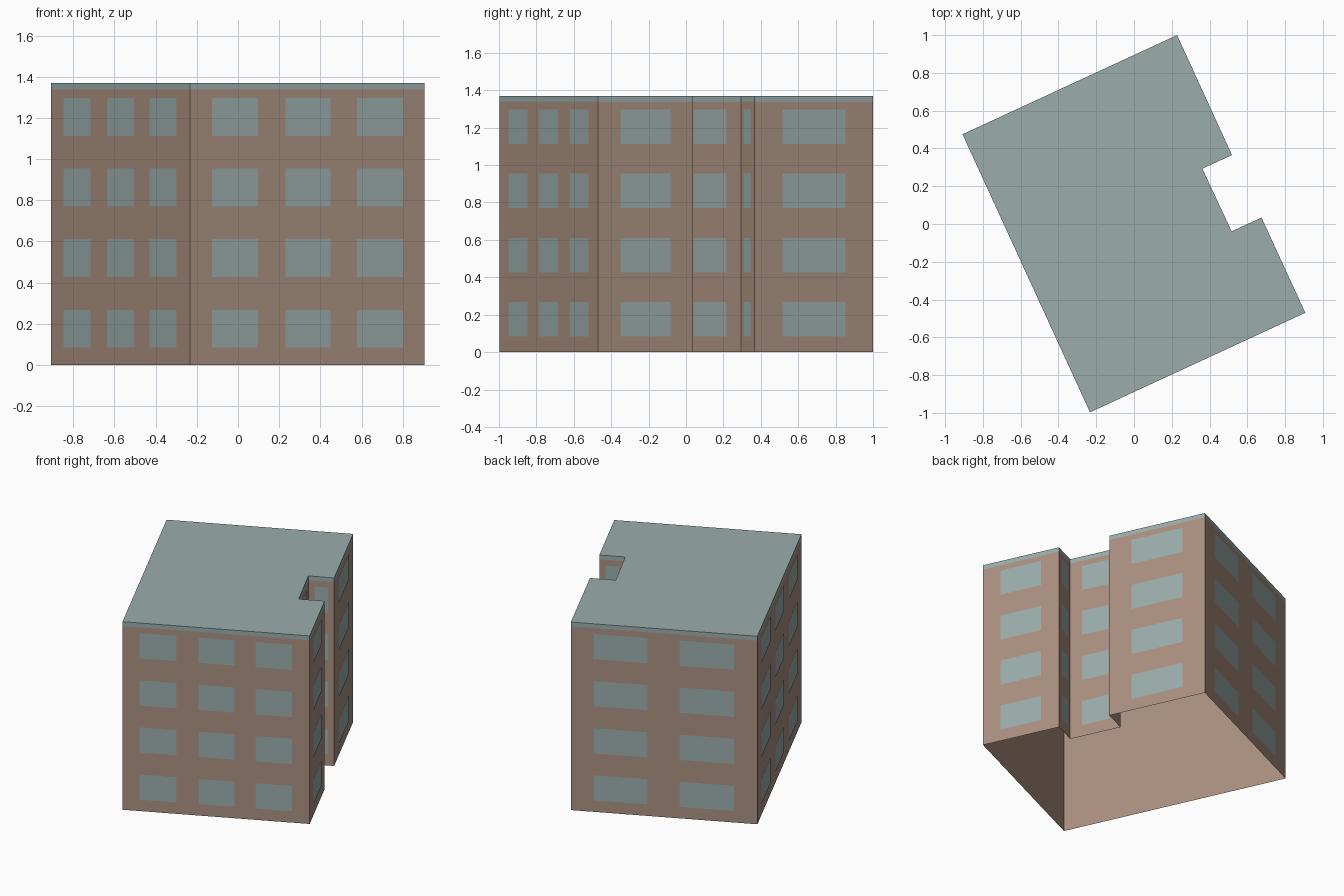
import bpy
import bmesh
from mathutils import Vector

cube = bpy.data.objects.get("Cube")
if cube:
    bpy.data.objects.remove(cube)


def make_material(name, color):
    mat = bpy.data.materials.new(name)
    mat.use_nodes = True
    mat.diffuse_color = color
    mat.node_tree.nodes["Principled BSDF"].inputs["Base Color"].default_value = color
    return mat


brick = make_material("brown wall", (0.40, 0.275, 0.213, 1))
glass = make_material("grey green glass and roof", (0.325, 0.415, 0.41, 1))


def make_object(name, bm, mat):
    mesh = bpy.data.meshes.new(name)
    bm.to_mesh(mesh)
    bm.free()
    mesh.materials.append(mat)
    obj = bpy.data.objects.new(name, mesh)
    bpy.context.collection.objects.link(obj)


# Footprint corners, counter-clockwise, with the window columns of the wall that follows
FOOTPRINT = [
    ((-0.233, -0.997), 3),  # front
    ((0.907, -0.470), 1),   # right, front part
    ((0.675, 0.034), 1),    # notch side
    ((0.517, -0.039), 1),   # notch back
    ((0.362, 0.293), 1),    # notch side
    ((0.519, 0.365), 1),    # right, rear part
    ((0.228, 1.0), 2),      # back
    ((-0.908, 0.475), 3),   # left
]
# Window spans as fractions of the wall length, by number of columns
COLUMNS = {
    1: [(0.235, 0.765)],
    2: [(0.122, 0.412), (0.584, 0.874)],
    3: [(0.092, 0.288), (0.405, 0.598), (0.711, 0.907)],
}
FLOORS, FLOOR_HEIGHT = 4, 0.343
SILL, HEAD = 0.084, 0.268
WALL_TOP, ROOF_TOP = 1.338, 1.37
GLASS_OFFSET = 0.002

corners = [Vector((x, y, 0)) for (x, y), _ in FOOTPRINT]
walls = [(a, b, count) for a, b, (_, count)
         in zip(corners, corners[1:] + corners[:1], FOOTPRINT)]


def add_panel(bm, a, b, low, high):
    """Upright quad between two plan points."""
    points = [(a, low), (b, low), (b, high), (a, high)]
    bm.faces.new([bm.verts.new((p.x, p.y, z)) for p, z in points])


# Open wall shell, without a floor
bm = bmesh.new()
for a, b, _ in walls:
    add_panel(bm, a, b, 0, WALL_TOP)
bmesh.ops.remove_doubles(bm, verts=bm.verts, dist=0.0001)
make_object("building_walls", bm, brick)

# Window panes laid just outside the walls
bm = bmesh.new()
for a, b, count in walls:
    along = b - a
    outward = Vector((along.y, -along.x, 0)).normalized() * GLASS_OFFSET
    for start, end in COLUMNS[count]:
        for floor in range(FLOORS):
            z = floor * FLOOR_HEIGHT
            add_panel(bm, a + along * start + outward, a + along * end + outward,
                      z + SILL, z + HEAD)
make_object("window_panes", bm, glass)

# Flat roof with its thin edge band
bm = bmesh.new()
for a, b, _ in walls:
    add_panel(bm, a, b, WALL_TOP, ROOF_TOP)
bm.faces.new([bm.verts.new((p.x, p.y, ROOF_TOP)) for p in corners])
bmesh.ops.remove_doubles(bm, verts=bm.verts, dist=0.0001)
make_object("flat_roof", bm, glass)
